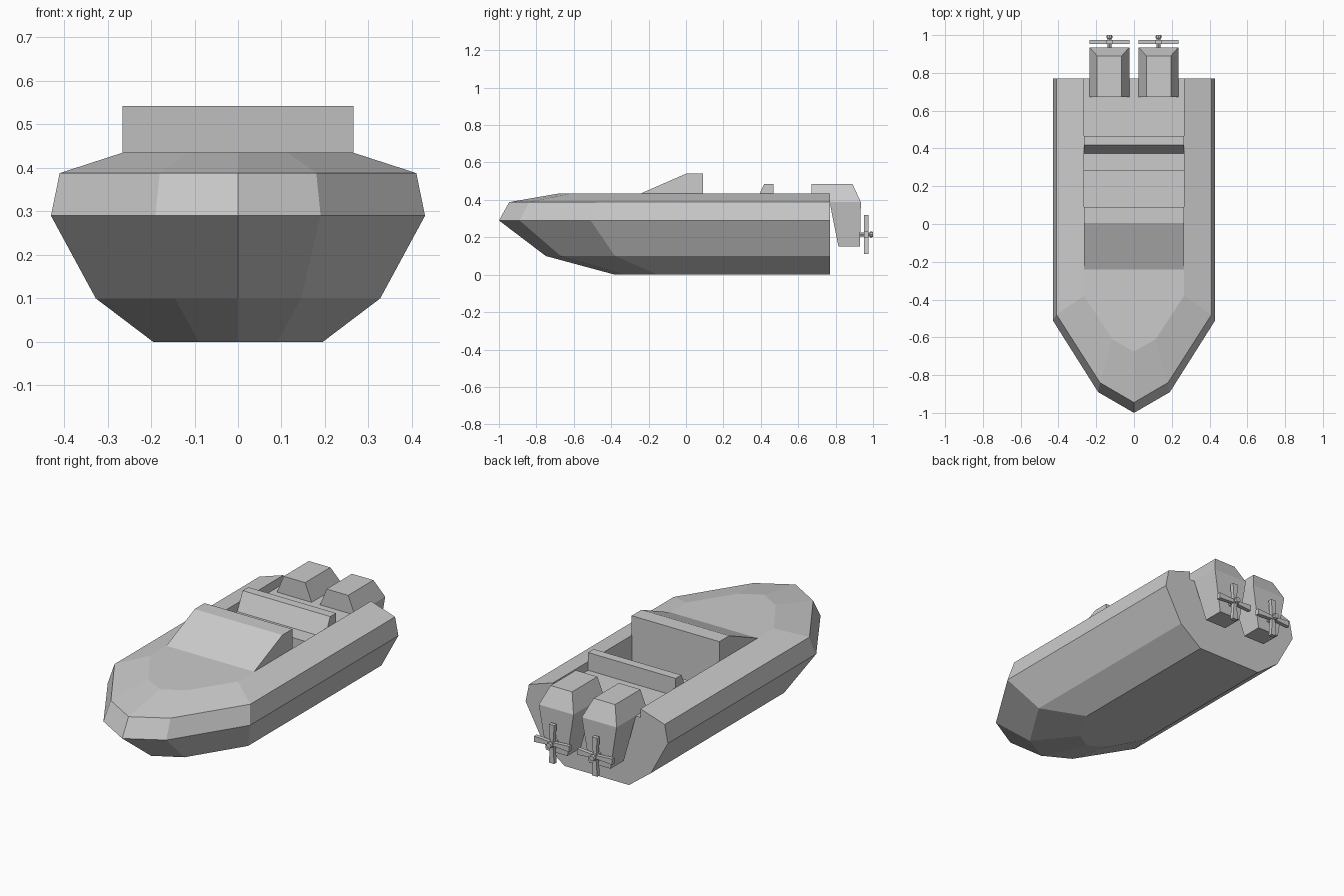
import bpy, bmesh, math
from mathutils import Vector, Matrix

if "Cube" in bpy.data.objects:
    bpy.data.objects.remove(bpy.data.objects["Cube"])


def add_object(name, bm):
    bmesh.ops.recalc_face_normals(bm, faces=bm.faces)
    mesh = bpy.data.meshes.new(name)
    bm.to_mesh(mesh)
    bm.free()
    obj = bpy.data.objects.new(name, mesh)
    bpy.context.collection.objects.link(obj)
    return obj


def loft(bm, rings):
    """Skin a stack of closed rings and cap both ends."""
    loops = [[bm.verts.new(p) for p in ring] for ring in rings]
    n = len(loops[0])
    for a, b in zip(loops, loops[1:]):
        for i in range(n):
            j = (i + 1) % n
            bm.faces.new((a[i], a[j], b[j], b[i]))
    bm.faces.new(loops[0][::-1])
    bm.faces.new(loops[-1])


def side_profile(name, profile, half_width):
    """Extrude a (y, z) profile across the boat."""
    bm = bmesh.new()
    loft(bm, [[(x, y, z) for y, z in profile] for x in (-half_width, half_width)])
    return add_object(name, bm)


def rect(cx, hw, y0, y1, z):
    return [(cx - hw, y0, z), (cx + hw, y0, z), (cx + hw, y1, z), (cx - hw, y1, z)]


STERN, WELL, DECK, FLOOR = 0.77, 0.265, 0.388, 0.22

# Hull: z, half width, y of side break, bow shoulder x and y, bow tip y
levels = [
    (0.0, 0.195, -0.15, 0.09, -0.33, -0.38),
    (0.10, 0.327, -0.38, 0.145, -0.67, -0.75),
    (0.29, 0.43, -0.51, 0.19, -0.89, -1.0),
    (DECK, 0.41, -0.48, 0.18, -0.84, -0.945),
    (0.435, WELL, -0.38, 0.115, -0.61, -0.675),
]
rings = []
for z, w, yb, sx, sy, tip in levels:
    half = [(w, STERN), (w, yb), (sx, sy)]
    outline = half + [(0, tip)] + [(-x, y) for x, y in reversed(half)]
    rings.append([(x, y, z) for x, y in outline])
bm = bmesh.new()
loft(bm, rings)
# merge the stern strips into one flat transom
transom = [f for f in bm.faces if all(abs(v.co.y - STERN) < 1e-5 for v in f.verts)]
bmesh.ops.dissolve_faces(bm, faces=transom)
hull = add_object("hull", bm)

# Cockpit well and stepped stern deck cut out of the hull
cutter = side_profile("cockpit_cutter", [
    (0.09, FLOOR), (0.28, FLOOR), (0.28, DECK),
    (0.9, DECK), (0.9, 0.6), (0.09, 0.6)], WELL - 0.0005)
cutter.hide_render = True
mod = hull.modifiers.new("cockpit", 'BOOLEAN')
mod.operation = 'DIFFERENCE'
mod.solver = 'EXACT'
mod.object = cutter
bpy.context.view_layer.objects.active = hull
bpy.ops.object.modifier_apply(modifier=mod.name)
bpy.data.objects.remove(cutter)

# Windscreen console and seat back
side_profile("windscreen", [(-0.24, 0.435), (0.005, 0.542), (0.09, 0.542), (0.09, 0.435)], WELL)
side_profile("seat_back", [(0.372, DECK), (0.418, 0.485), (0.467, 0.485), (0.467, DECK)], WELL)

# Twin outboard motors with propellers
for side, cx in (("left", -0.13), ("right", 0.13)):
    bm = bmesh.new()
    loft(bm, [rect(cx, 0.105, 0.672, 0.935, DECK), rect(cx, 0.065, 0.672, 0.89, 0.485)])
    add_object(side + "_motor_hood", bm)

    bm = bmesh.new()
    loft(bm, [rect(cx, 0.065, 0.815, 0.93, 0.15), rect(cx, 0.105, 0.768, 0.935, DECK)])
    add_object(side + "_motor_leg", bm)

    bm = bmesh.new()
    centre = Vector((cx, 0, 0.215))
    # four blades that widen toward the tip
    for k in range(4):
        turn = Matrix.Rotation(k * math.pi / 2, 4, 'Y')
        shape = [(-0.009, 0.005), (0.009, 0.005), (0.016, 0.105), (-0.016, 0.105)]
        loft(bm, [[centre + turn @ Vector((x, y, z)) for x, z in shape]
                  for y in (0.953, 0.975)])
    # shaft and end nut
    hub = [(0.925, 0.011), (0.982, 0.011), (0.985, 0.017), (1.0, 0.014)]
    loft(bm, [[centre + Vector((r * math.cos(a), y, r * math.sin(a)))
               for a in (i * math.pi / 4 for i in range(8))] for y, r in hub])
    add_object(side + "_propeller", bm)
